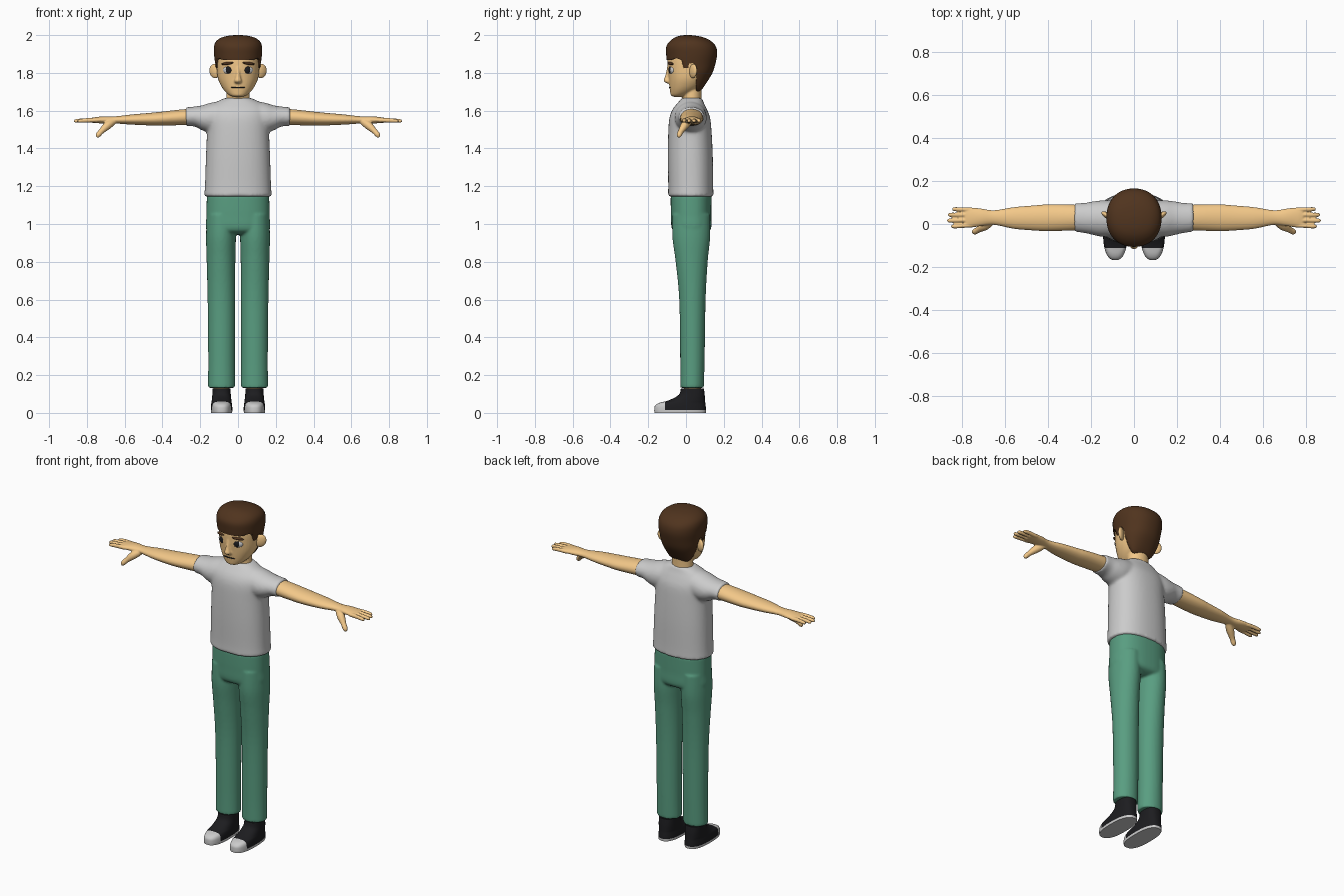
import bpy, bmesh, math
from mathutils import Vector

if "Cube" in bpy.data.objects:
    bpy.data.objects.remove(bpy.data.objects["Cube"])

X, Y, Z = Vector((1, 0, 0)), Vector((0, 1, 0)), Vector((0, 0, 1))
ALONG_Z, ALONG_X = (X, Y), (Y, Z)
MATS = {}
COLORS = {"skin": (0.9, 0.58, 0.25), "green": (0.10, 0.34, 0.22), "brown": (0.08, 0.034, 0.013),
          "black": (0.012, 0.012, 0.014), "white": (0.85, 0.85, 0.85)}


def mat(key):
    if key not in MATS:
        MATS[key] = bpy.data.materials.new(key)
        MATS[key].diffuse_color = (*COLORS[key], 1)
    return MATS[key]


def spline(rows, steps=5):
    """Catmull-Rom through rows of section numbers."""
    out = []
    for i in range(len(rows) - 1):
        a, b, c, d = (rows[max(i - 1, 0)], rows[i], rows[i + 1], rows[min(i + 2, len(rows) - 1)])
        for k in range(steps):
            t = k / steps
            out.append([0.5 * (2 * q + (r - p) * t + (2 * p - 5 * q + 4 * r - s) * t * t
                               + (3 * q - p - 3 * r + s) * t ** 3) for p, q, r, s in zip(a, b, c, d)])
    return out + [list(rows[-1])]


def loft(bm, rows, frame=ALONG_Z, power=2.0, n=32, sign=1):
    """Skin superellipse sections (x, y, z, radius_u, radius_v)."""
    rings = []
    for x, y, z, ru, rv in spline(rows):
        ring = []
        for k in range(n):
            a = 2 * math.pi * k / n
            c, s = math.cos(a), math.sin(a)
            p = (Vector((x, y, z)) + frame[0] * max(ru, .001) * math.copysign(abs(c) ** (2 / power), c)
                 + frame[1] * max(rv, .001) * math.copysign(abs(s) ** (2 / power), s))
            p.x *= sign
            ring.append(bm.verts.new(p))
        rings.append(ring)
    for a, b in zip(rings, rings[1:]):
        for k in range(n):
            bm.faces.new((a[k], a[(k + 1) % n], b[(k + 1) % n], b[k]))
    bm.faces.new(rings[0])
    bm.faces.new(rings[-1])


def finish(name, bm, colors=(), voxel=0, smooth=0, angle=50):
    bmesh.ops.recalc_face_normals(bm, faces=bm.faces[:])
    me = bpy.data.meshes.new(name)
    bm.to_mesh(me)
    bm.free()
    ob = bpy.data.objects.new(name, me)
    bpy.context.collection.objects.link(ob)
    for c in colors:
        me.materials.append(mat(c))
    bpy.ops.object.select_all(action='DESELECT')
    ob.select_set(True)
    bpy.context.view_layer.objects.active = ob
    bpy.ops.object.shade_smooth_by_angle(angle=math.radians(angle))
    if voxel:
        m = ob.modifiers.new("fuse", 'REMESH')
        m.mode, m.voxel_size, m.use_smooth_shade = 'VOXEL', voxel, True
        m = ob.modifiers.new("soften", 'SMOOTH')
        m.factor, m.iterations = 0.5, smooth
    return ob


def blob(name, loc, size, color, rot=(0, 0, 0)):
    bpy.ops.mesh.primitive_uv_sphere_add(segments=24, ring_count=14, radius=1, location=loc, rotation=rot)
    ob = bpy.context.object
    ob.name, ob.scale = name, size
    ob.data.materials.append(mat(color))
    bpy.ops.object.shade_smooth()
    return ob


# Shirt: body and sleeves fused
bm = bmesh.new()
loft(bm, [(0, .025, 1.145, .179, .121), (0, .025, 1.2, .175, .119), (0, .023, 1.35, .17, .119),
          (0, .021, 1.48, .165, .115), (0, .02, 1.56, .168, .108), (0, .02, 1.605, .16, .092),
          (0, .025, 1.64, .125, .07), (0, .032, 1.667, .07, .053)], power=2.3, n=48)
for s in (1, -1):
    loft(bm, [(.06, .025, 1.575, .08, .08), (.14, .025, 1.563, .085, .08), (.19, .027, 1.562, .078, .066),
              (.23, .028, 1.569, .07, .053), (.277, .03, 1.568, .067, .05)], ALONG_X, sign=s)
finish("shirt", bm, voxel=.008, smooth=8)

# Trousers: hips and legs fused
bm = bmesh.new()
loft(bm, [(0, .03, .945, .12, .06), (0, .029, .97, .166, .102), (0, .027, 1.05, .167, .107),
          (0, .027, 1.155, .165, .108)], power=2.4, n=48)
for s in (1, -1):
    loft(bm, [(.087, .032, .133, .072, .063), (.087, .034, .3, .071, .065), (.088, .034, .6, .073, .07),
              (.09, .03, .8, .076, .085), (.09, .028, .93, .079, .1), (.088, .028, 1.05, .077, .1)], sign=s)
finish("trousers", bm, ["green"], voxel=.007, smooth=5)

# Arms with hands, fingers and thumb
thumb = Vector((.075, -.055, -.08)).normalized()
tu = thumb.orthogonal().normalized()
for s, side in ((1, "left"), (-1, "right")):
    bm = bmesh.new()
    loft(bm, [(.2, .03, 1.567, .055, .04), (.28, .03, 1.566, .06, .042), (.4, .029, 1.558, .062, .037),
              (.47, .028, 1.555, .058, .033), (.56, .028, 1.553, .05, .027), (.65, .03, 1.551, .034, .019),
              (.71, .031, 1.551, .041, .019), (.76, .03, 1.55, .047, .015), (.785, .03, 1.549, .045, .011)],
         ALONG_X, sign=s)
    for y0, y1, tip in ((.066, .069, .845), (.042, .043, .864), (.018, .016, .868), (-.006, -.011, .85)):
        loft(bm, [(.75, y0, 1.549, .01, .011), (.8, (y0 + y1) / 2, 1.549, .0102, .0115),
                  (tip - .012, y1, 1.546, .0095, .01), (tip, y1, 1.545, .005, .005)], ALONG_X, n=16, sign=s)
    loft(bm, [(.655, .02, 1.548, .018, .018), (.69, -.006, 1.522, .022, .022), (.722, -.026, 1.492, .015, .015),
              (.74, -.036, 1.472, .014, .014), (.748, -.041, 1.461, .007, .007)],
         (tu, thumb.cross(tu)), n=16, sign=s)
    finish(side + "_arm", bm, ["skin"], voxel=.004, smooth=4)

# Ankles and shoes
for s, side in ((1, "left"), (-1, "right")):
    bm = bmesh.new()
    loft(bm, [(.087, .035, .09, .042, .045), (.087, .035, .2, .042, .045)], sign=s)
    finish(side + "_ankle", bm, ["skin"])
    bm = bmesh.new()
    loft(bm, [(.087, -.031, 0, .056, .136), (.087, -.031, .018, .057, .137), (.087, -.03, .038, .056, .134),
              (.087, -.02, .053, .054, .122), (.087, .004, .066, .052, .097), (.087, .03, .095, .049, .069),
              (.087, .034, .13, .047, .061)], power=2.5, n=40, sign=s)
    for co, no in (((0, -.112, 0), Y), ((0, 0, .014), Z)):
        bmesh.ops.bisect_plane(bm, geom=bm.verts[:] + bm.edges[:] + bm.faces[:], plane_co=co, plane_no=no)
    for f in bm.faces:
        c = f.calc_center_median()
        f.material_index = 1 if c.y < -.112 or c.z < .014 else 0
    finish(side + "_shoe", bm, ["black", "white"])

# Head, neck and nose fused
bm = bmesh.new()
loft(bm, [(0, -.045, 1.673, .02, .018), (0, -.037, 1.68, .043, .042), (0, -.018, 1.7, .067, .066),
          (0, 0, 1.73, .089, .088), (0, .012, 1.77, .106, .104), (0, .022, 1.82, .113, .119),
          (0, .028, 1.88, .114, .124), (0, .03, 1.93, .1, .11), (0, .03, 1.965, .05, .06)], power=2.1, n=40)
loft(bm, [(0, .03, 1.6, .07, .055), (0, .032, 1.66, .063, .05), (0, .035, 1.75, .06, .05)])
loft(bm, [(0, -.088, 1.744, .012, .01), (0, -.096, 1.757, .02, .022), (0, -.096, 1.785, .012, .014),
          (0, -.09, 1.835, .009, .009)], n=20)
finish("head", bm, ["skin"], voxel=.005, smooth=3)

# Face details
for s, side in ((1, "left"), (-1, "right")):
    blob(side + "_ear", (s * .123, .038, 1.81), (.032, .014, .038), "skin", (0, s * .25, s * .55))
    blob(side + "_eye", (s * .052, -.075, 1.815), (.029, .013, .021), "white", (0, 0, s * .35))
    blob(side + "_iris", (s * .05, -.082, 1.816), (.019, .009, .02), "black", (0, 0, s * .35))
    blob(side + "_eyebrow", (s * .056, -.082, 1.85), (.034, .011, .008), "brown", (0, s * .12, s * .4))
blob("mouth", (0, -.083, 1.723), (.037, .008, .004), "black")

# Hair: full volume with the face area cut away
bm = bmesh.new()
loft(bm, [(0, .06, 1.702, .05, .012), (0, .06, 1.715, .068, .026), (0, .05, 1.75, .092, .06),
          (0, .035, 1.8, .113, .105), (0, .029, 1.85, .121, .127), (0, .03, 1.9, .127, .135),
          (0, .027, 1.94, .127, .131), (0, .024, 1.968, .115, .109), (0, .018, 1.988, .085, .075),
          (0, .01, 1.998, .04, .035), (0, .01, 2, .003, .003)], power=2.2, n=48)
hair = finish("hair", bm, ["brown"])
outline = [(-.3, 1.868), (-.08, 1.868), (-.05, 1.878), (-.025, 1.868), (-.012, 1.825), (.012, 1.825),
           (.016, 1.85), (.04, 1.852), (.055, 1.82), (.052, 1.6), (-.3, 1.6)]
bm = bmesh.new()
face = bm.faces.new([bm.verts.new((-.3, y, z)) for y, z in outline])
new = bmesh.ops.extrude_face_region(bm, geom=[face])["geom"]
bmesh.ops.translate(bm, vec=(.6, 0, 0), verts=[v for v in new if isinstance(v, bmesh.types.BMVert)])
cutter = finish("hairline_cutter", bm, ["brown"], angle=20)
cutter.hide_render = True
cut = hair.modifiers.new("hairline", 'BOOLEAN')
cut.operation, cut.object, cut.solver = 'DIFFERENCE', cutter, 'EXACT'
bpy.context.view_layer.objects.active = hair
bpy.ops.object.modifier_apply(modifier="hairline")
bpy.data.objects.remove(cutter)

for m in bpy.data.materials:
    if m.users and not m.is_grease_pencil:
        m.use_nodes = True
        m.node_tree.nodes["Principled BSDF"].inputs["Base Color"].default_value = m.diffuse_color
